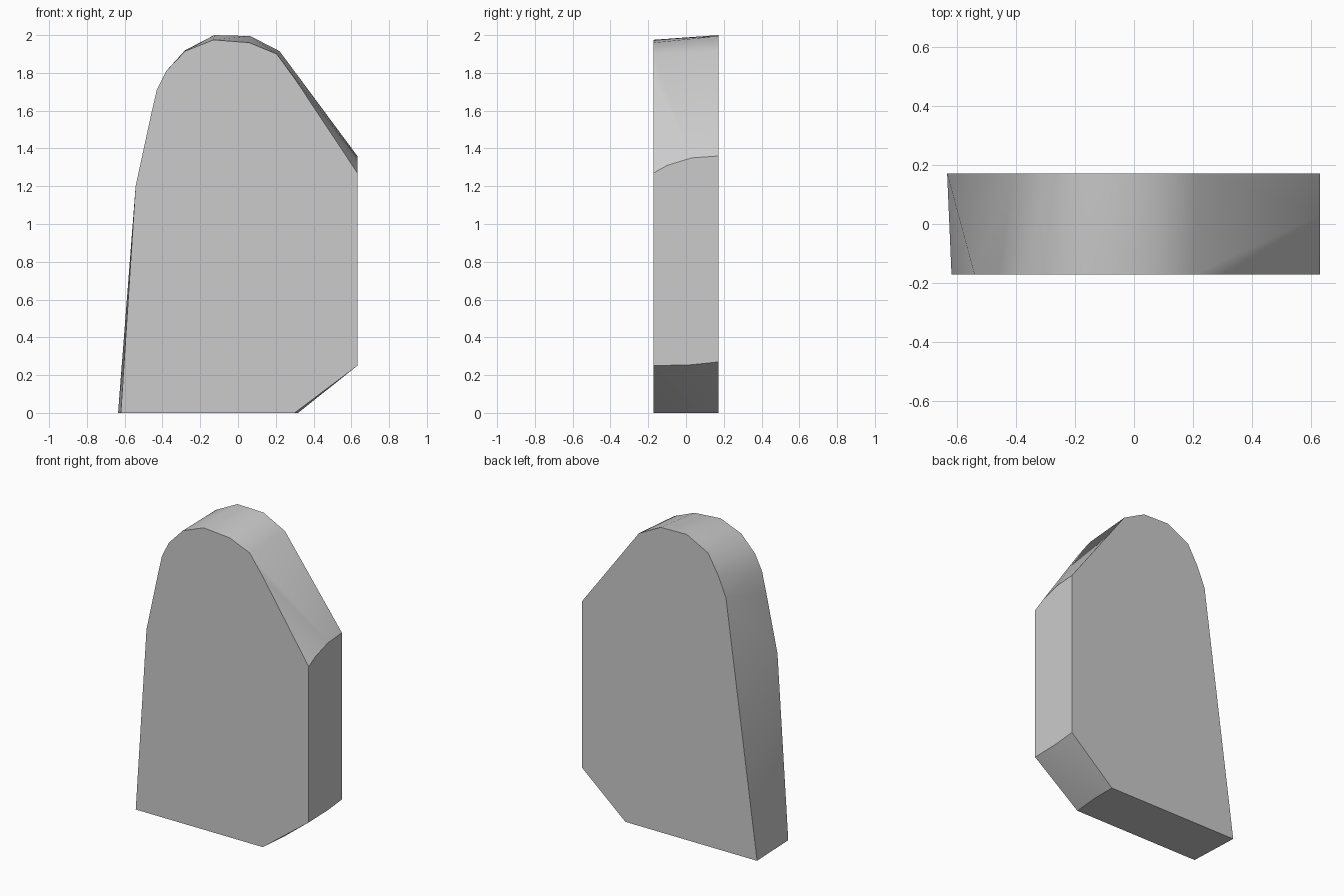
import bpy
import bmesh
import math

default = bpy.data.objects.get("Cube")
if default:
    bpy.data.objects.remove(default, do_unlink=True)

HALF = 0.172   # half thickness of the slab
SIDE = 0.632   # x of the flat vertical side

# Outlines (x, z) of the two flat faces
front = [(-0.62, 0), (0.30, 0), (SIDE, 0.25), (SIDE, 1.27), (0.30, 1.77),
         (0.205, 1.90), (0.06, 1.96), (-0.13, 1.975), (-0.28, 1.915),
         (-0.38, 1.81), (-0.43, 1.71), (-0.46, 1.58), (-0.542, 1.20)]
back = [(-0.635, 0), (0.318, 0), (SIDE, 0.27), (SIDE, 1.36), (0.22, 1.915),
        (0.065, 1.995), (-0.125, 2.0), (-0.28, 1.92), (-0.355, 1.79),
        (-0.41, 1.66)]
# Extra corners along the bowed edges of the flat side and base
bowed = [(SIDE, -0.10, 1.31), (SIDE, 0.03, 1.35), (SIDE, 0.03, 0.255),
         (0.318, 0.015, 0)]

# The slab is the convex skin around both outlines
bm = bmesh.new()
for x, z in front:
    bm.verts.new((x, -HALF, z))
for x, z in back:
    bm.verts.new((x, HALF, z))
for co in bowed:
    bm.verts.new(co)
bmesh.ops.convex_hull(bm, input=bm.verts[:])
bmesh.ops.dissolve_limit(bm, angle_limit=math.radians(0.2),
                         verts=bm.verts[:], edges=bm.edges[:])
bmesh.ops.recalc_face_normals(bm, faces=bm.faces[:])

mesh = bpy.data.meshes.new("stone_slab")
bm.to_mesh(mesh)
bm.free()
slab = bpy.data.objects.new("stone_slab", mesh)
bpy.context.collection.objects.link(slab)

# Plain grey
grey = bpy.data.materials.new("light_grey")
grey.use_nodes = True
colour = (0.6, 0.6, 0.6, 1)
grey.diffuse_color = colour
grey.node_tree.nodes["Principled BSDF"].inputs["Base Color"].default_value = colour
mesh.materials.append(grey)

# Smooth rim, sharp face borders
bpy.ops.object.select_all(action='DESELECT')
slab.select_set(True)
bpy.context.view_layer.objects.active = slab
bpy.ops.object.shade_smooth_by_angle(angle=math.radians(31.5))
